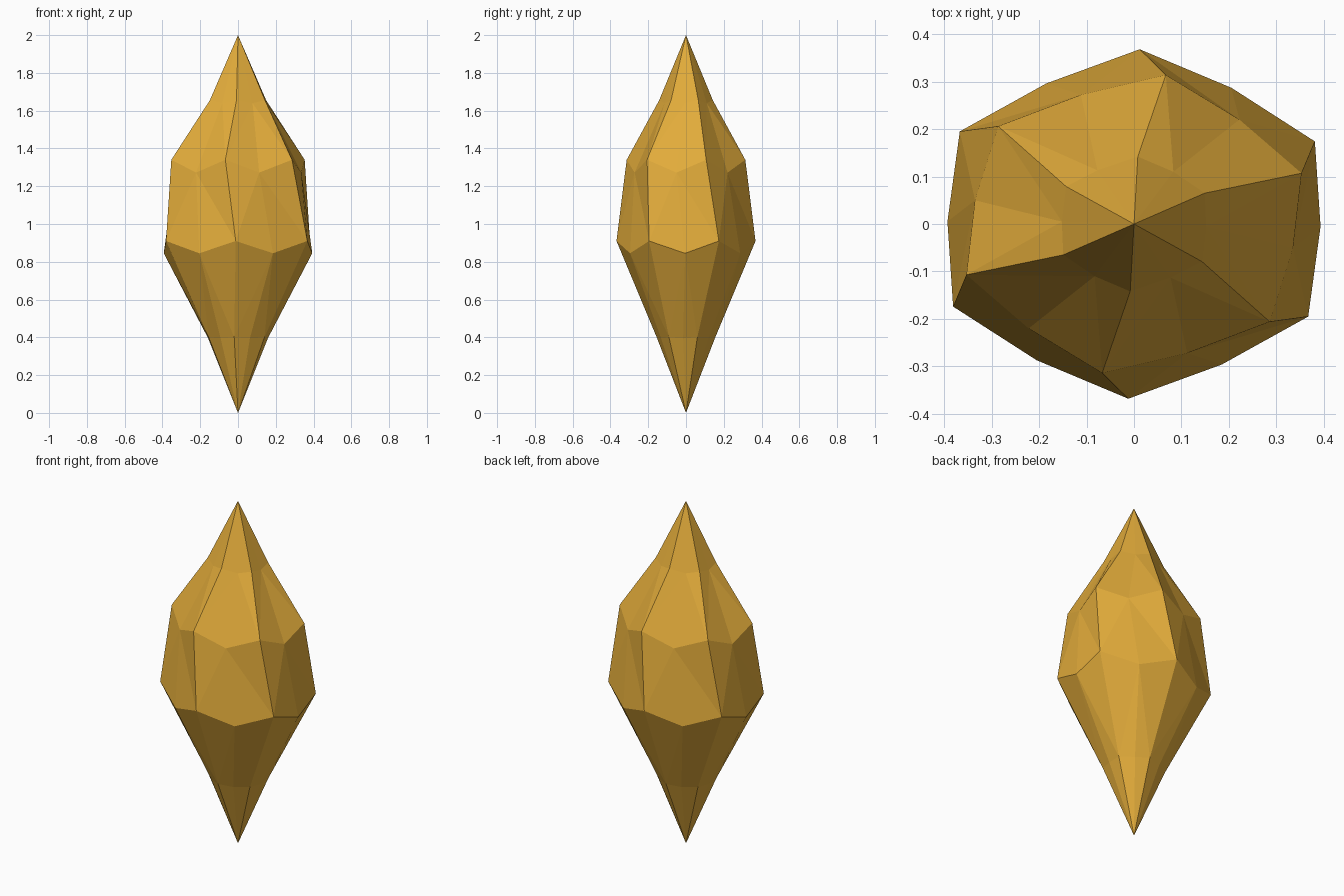
import bpy, bmesh

if "Cube" in bpy.data.objects:
    bpy.data.objects.remove(bpy.data.objects["Cube"])

# Each ring: three corners and three edge midpoints as (x, y), clockwise from above.
# The other half of the ring is the same points turned by 180 degrees.
RINGS = [  # (corner height, midpoint height, corners, midpoints)
    (0.40, 0.395, [(0.02, 0.155), (0.155, 0.06), (0.14, -0.09)],
                  [(0.092, 0.118), (0.158, -0.015), (0.063, -0.132)]),
    (0.91, 0.845, [(0.012, 0.368), (0.381, 0.174), (0.367, -0.195)],
                  [(0.205, 0.287), (0.393, -0.005), (0.185, -0.296)]),
    (1.34, 1.272, [(0.067, 0.314), (0.353, 0.107), (0.286, -0.206)],
                  [(0.222, 0.22), (0.335, -0.05), (0.112, -0.272)]),
    (1.655, 1.64, [(0.008, 0.142), (0.149, 0.065), (0.143, -0.079)],
                  [(0.083, 0.11), (0.152, -0.005), (0.077, -0.113)]),
]

bm = bmesh.new()
tip_low = bm.verts.new((0, 0, 0))
tip_high = bm.verts.new((0, 0, 2))


def make_ring(zc, zm, corners, mids):
    """Twelve vertices, corner and midpoint alternating."""
    ring = []
    for s in (1, -1):
        for c, m in zip(corners, mids):
            ring.append(bm.verts.new((s * c[0], s * c[1], zc)))
            ring.append(bm.verts.new((s * m[0], s * m[1], zm)))
    return ring


rings = [make_ring(*r) for r in RINGS]

# Facet bands: each upper midpoint fans out to the corners below it
for low, high in zip(rings, rings[1:]):
    for i in range(1, 12, 2):
        a, b = i - 1, (i + 1) % 12
        bm.faces.new((high[i], low[a], low[i]))
        bm.faces.new((high[i], low[i], low[b]))
        bm.faces.new((high[i], high[a], low[a]))
        bm.faces.new((high[i], low[b], high[b]))

# Pointed ends
for i in range(12):
    j = (i + 1) % 12
    bm.faces.new((tip_low, rings[0][i], rings[0][j]))
    bm.faces.new((tip_high, rings[-1][j], rings[-1][i]))
bmesh.ops.recalc_face_normals(bm, faces=bm.faces)

mesh = bpy.data.meshes.new("crystal")
bm.to_mesh(mesh)
bm.free()

# Amber colour
amber = bpy.data.materials.new("amber")
amber.diffuse_color = (0.76, 0.41, 0.043, 1)
amber.use_nodes = True
amber.node_tree.nodes["Principled BSDF"].inputs["Base Color"].default_value = amber.diffuse_color
mesh.materials.append(amber)

crystal = bpy.data.objects.new("crystal", mesh)
bpy.context.collection.objects.link(crystal)
